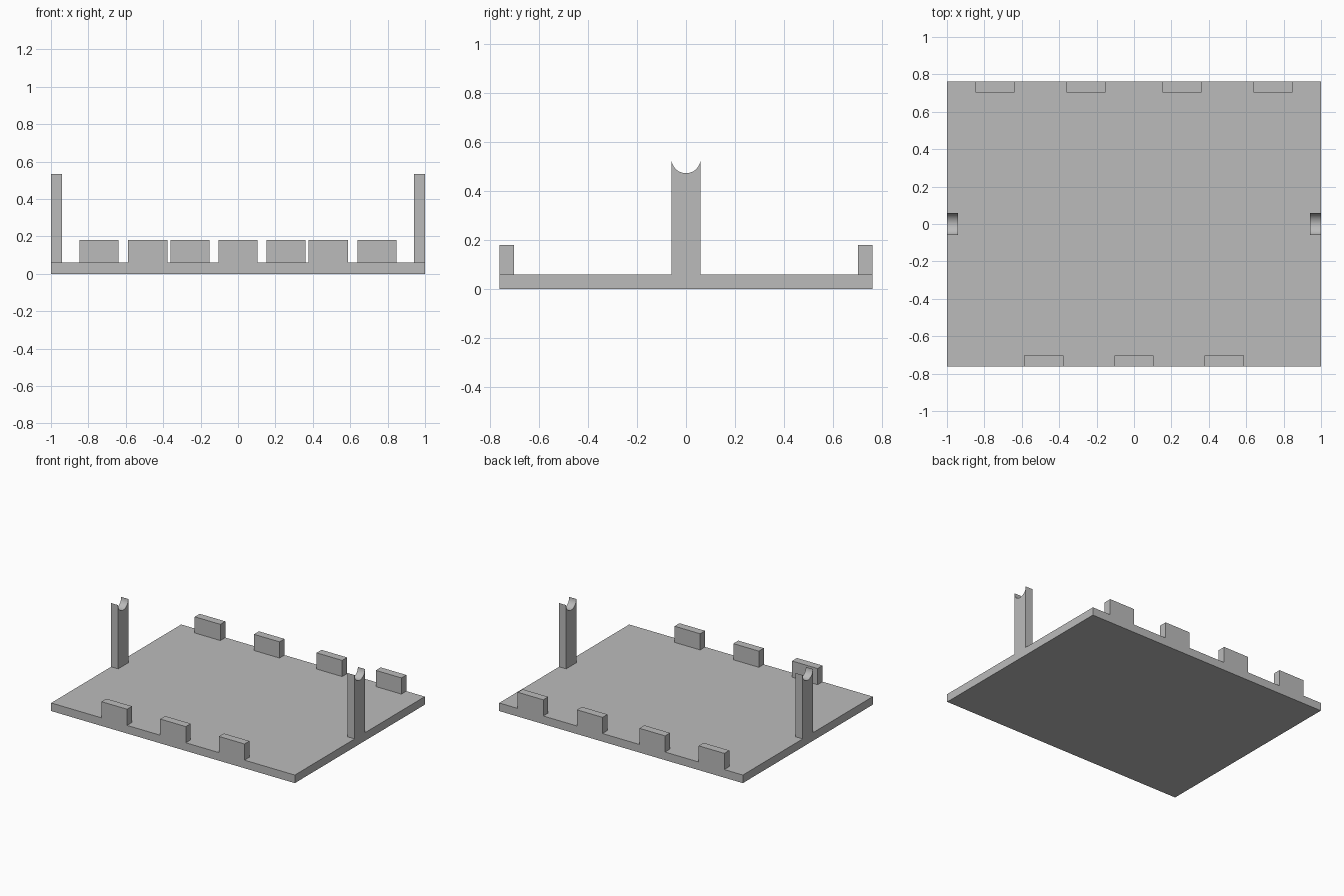
import bpy
import bmesh
from math import cos, sin, pi

cube = bpy.data.objects.get("Cube")
if cube:
    bpy.data.objects.remove(cube, do_unlink=True)

# Overall dimensions
HALF_X, HALF_Y = 1.0, 0.762
WALL = 0.058
BASE_TOP = 0.06
TAB_TOP = 0.18
TAB_WIDTH = 0.21
POST_TOP = 0.533
POST_RADIUS = 0.0595

grey = bpy.data.materials.new("plain grey")
grey.use_nodes = True
colour = (0.5, 0.5, 0.5, 1)
grey.diffuse_color = colour
grey.node_tree.nodes["Principled BSDF"].inputs["Base Color"].default_value = colour


def add_object(name, bm):
    bmesh.ops.recalc_face_normals(bm, faces=bm.faces)
    mesh = bpy.data.meshes.new(name)
    bm.to_mesh(mesh)
    bm.free()
    mesh.materials.append(grey)
    obj = bpy.data.objects.new(name, mesh)
    bpy.context.collection.objects.link(obj)
    return obj


def add_box(name, x, y, z):
    """Box from (low, high) ranges on each axis."""
    bm = bmesh.new()
    bmesh.ops.create_cube(bm, size=1)
    for v in bm.verts:
        v.co = [r[0] if c < 0 else r[1] for c, r in zip(v.co, (x, y, z))]
    return add_object(name, bm)


def add_post(name, x_low):
    """Upright with a half-round cradle cut into its top."""
    steps = 32
    profile = [(-POST_RADIUS, BASE_TOP), (POST_RADIUS, BASE_TOP)]
    for i in range(steps + 1):
        a = pi * i / steps
        profile.append((POST_RADIUS * cos(a), POST_TOP - POST_RADIUS * sin(a)))
    bm = bmesh.new()
    face = bm.faces.new([bm.verts.new((x_low, y, z)) for y, z in profile])
    side = bmesh.ops.extrude_face_region(bm, geom=[face])["geom"]
    moved = [g for g in side if isinstance(g, bmesh.types.BMVert)]
    bmesh.ops.translate(bm, vec=(WALL, 0, 0), verts=moved)
    post = add_object(name, bm)
    bpy.ops.object.select_all(action="DESELECT")
    post.select_set(True)
    bpy.context.view_layer.objects.active = post
    bpy.ops.object.shade_smooth_by_angle(angle=pi / 6)


# Base plate
add_box("base_plate", (-HALF_X, HALF_X), (-HALF_Y, HALF_Y), (0, BASE_TOP))

# Edge tabs: three along the front, four along the back
rows = {
    "front_tab": ((-0.482, 0, 0.482), (-HALF_Y, -HALF_Y + WALL)),
    "back_tab": ((-0.743, -0.257, 0.257, 0.743), (HALF_Y - WALL, HALF_Y)),
}
for name, (centres, y_range) in rows.items():
    for i, x in enumerate(centres, 1):
        add_box(f"{name}_{i}", (x - TAB_WIDTH / 2, x + TAB_WIDTH / 2),
                y_range, (BASE_TOP, TAB_TOP))

# Cradle posts at both ends
add_post("right_post", -HALF_X)
add_post("left_post", HALF_X - WALL)
